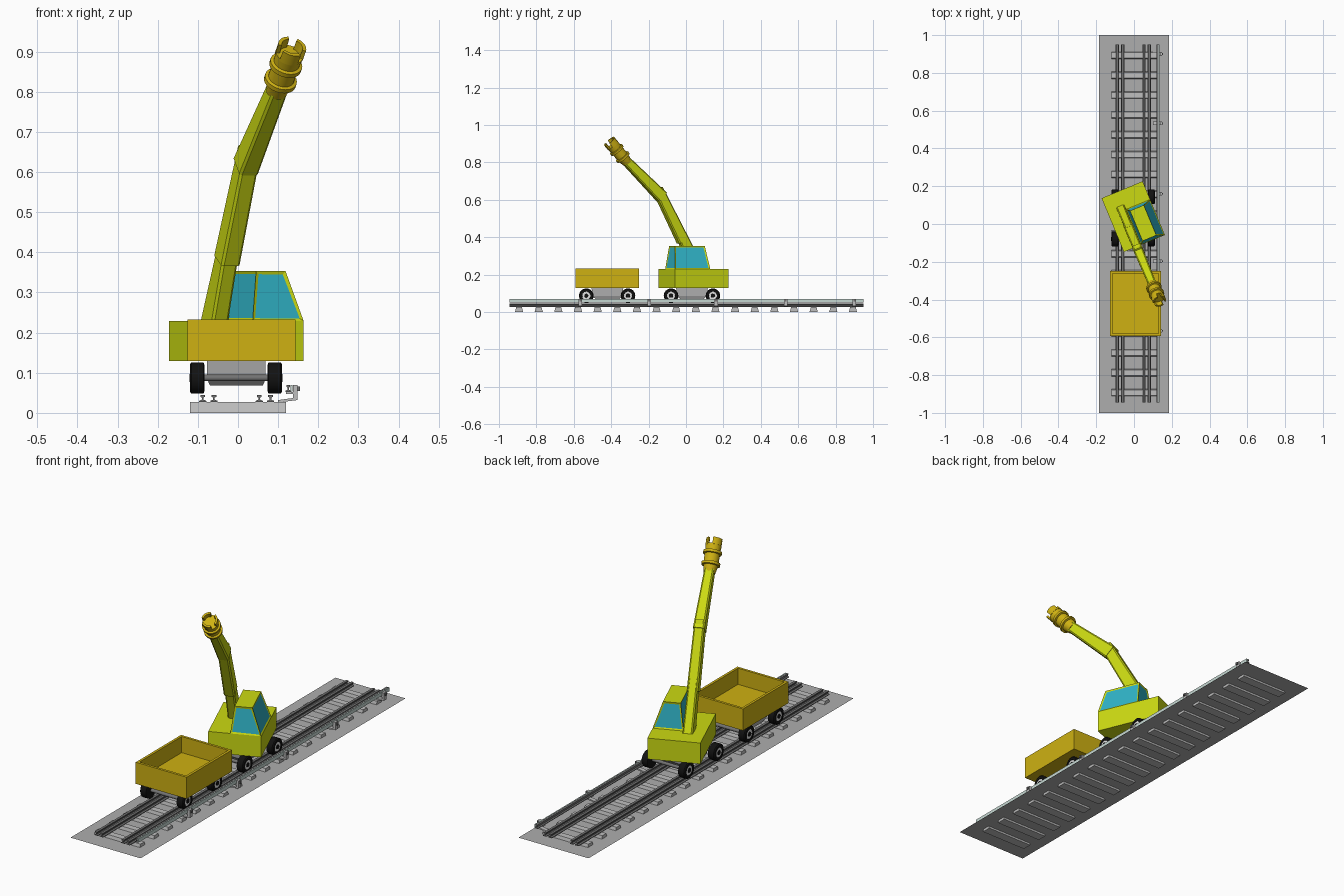
import bpy, bmesh, math
from mathutils import Matrix, Vector

if "Cube" in bpy.data.objects:
    bpy.data.objects.remove(bpy.data.objects["Cube"])


def mat(name, rgb):
    m = bpy.data.materials.new(name)
    m.diffuse_color = (*rgb, 1)
    m.use_nodes = True
    m.node_tree.nodes["Principled BSDF"].inputs["Base Color"].default_value = m.diffuse_color
    return m


LIME = mat("lime", (0.60, 0.70, 0.006))
YELLOW = mat("yellow", (0.62, 0.44, 0.006))
GLASS = mat("teal_glass", (0.03, 0.46, 0.58))
BLACK = mat("black", (0.006, 0.006, 0.006))
WHITE = mat("white", (0.85, 0.85, 0.85))
STEEL = mat("steel", (0.17, 0.17, 0.17))
BED = mat("bed_grey", (0.42, 0.42, 0.42))
CONCRETE = mat("concrete", (0.52, 0.52, 0.52))
COVER = mat("pale_cover", (0.56, 0.68, 0.64))

# Local frame of the slewed crane top
SLEW = Matrix.Translation((-0.004, 0.039, 0)) @ Matrix.Rotation(math.radians(22.5), 4, 'Z')


def finish(name, bm, mats, matrix=None, smooth=False):
    bmesh.ops.recalc_face_normals(bm, faces=bm.faces[:])
    if matrix is not None:
        bm.transform(matrix)
    me = bpy.data.meshes.new(name)
    bm.to_mesh(me)
    bm.free()
    for m in mats:
        me.materials.append(m)
    ob = bpy.data.objects.new(name, me)
    bpy.context.collection.objects.link(ob)
    if smooth:
        bpy.ops.object.select_all(action='DESELECT')
        ob.select_set(True)
        bpy.context.view_layer.objects.active = ob
        bpy.ops.object.shade_smooth_by_angle(angle=math.radians(35))
    return ob


def loft(bm, rings, caps=True):
    """Skin a list of closed point rings; returns the side faces."""
    vs = [[bm.verts.new(p) for p in r] for r in rings]
    n = len(vs[0])
    sides = [bm.faces.new((a[i], a[(i + 1) % n], b[(i + 1) % n], b[i]))
             for a, b in zip(vs, vs[1:]) for i in range(n)]
    if caps:
        bm.faces.new(vs[0])
        bm.faces.new(vs[-1])
    return sides


def rect(x0, x1, y0, y1, z):
    return [(x0, y0, z), (x1, y0, z), (x1, y1, z), (x0, y1, z)]


def box(name, x, y, z, m, matrix=None):
    bm = bmesh.new()
    loft(bm, [rect(*x, *y, z[0]), rect(*x, *y, z[1])])
    return finish(name, bm, [m], matrix)


def along_y(name, prof, y0, y1, m):
    bm = bmesh.new()
    loft(bm, [[(x, y, z) for x, z in prof] for y in (y0, y1)])
    return finish(name, bm, [m])


def lathe(name, prof, m, matrix, n=24):
    """Revolve (distance, radius) stations about z."""
    bm = bmesh.new()
    loft(bm, [[(r * math.cos(2 * math.pi * i / n), r * math.sin(2 * math.pi * i / n), s)
               for i in range(n)] for s, r in prof])
    return finish(name, bm, [m], matrix, True)


# Track bed and sleepers
bm = bmesh.new()
bm.faces.new([bm.verts.new(p) for p in rect(-0.185, 0.185, -1, 1, 0.012)])
finish("track_bed", bm, [BED])
for i in range(18):
    y = -0.8925 + 0.105 * i
    bm = bmesh.new()
    loft(bm, [rect(-0.12, 0.12, y - 0.022, y + 0.022, 0),
              rect(-0.12, 0.12, y - 0.015, y + 0.015, 0.027)])
    finish("sleeper", bm, [CONCRETE])

# Rails with foot, web and head
HALF = [(0.009, 0), (0.009, 0.003), (0.002, 0.006), (0.002, 0.011), (0.006, 0.013), (0.006, 0.018)]
RAIL = HALF + [(-x, z) for x, z in reversed(HALF)]
for x in (-0.088, -0.06, 0.053, 0.081):
    along_y("rail", [(x + a, 0.027 + b) for a, b in RAIL], -0.945, 0.95, STEEL)

# Power rail, its cover strip and brackets
along_y("power_rail", [(0.125 + a * 0.8, 0.052 + b) for a, b in RAIL], -0.945, 0.95, STEEL)
box("power_rail_cover", (0.131, 0.136), (-0.945, 0.95), (0.053, 0.070), COVER)
for y in (-0.565, -0.197, 0.16, 0.533, 0.90):
    arm = [(0.10, 0.026), (0.148, 0.032), (0.148, 0.069), (0.137, 0.069),
           (0.137, 0.052), (0.119, 0.052), (0.119, 0.047), (0.137, 0.047), (0.137, 0.037), (0.10, 0.032)]
    along_y("power_rail_bracket", arm, y - 0.01, y + 0.01, CONCRETE)
    box("bracket_bolt", (0.148, 0.154), (y - 0.005, y + 0.005), (0.055, 0.066), STEEL)


# Running gear shared by crane and wagon
def running_gear(yc, ys):
    bm = bmesh.new()
    loft(bm, [rect(-0.07, 0.062, yc - 0.062, yc + 0.062, 0.068),
              rect(-0.077, 0.069, yc - 0.08, yc + 0.08, 0.085),
              rect(-0.077, 0.069, yc - 0.085, yc + 0.085, 0.131)])
    finish("chassis", bm, [BED])
    for y in ys:
        base = Matrix.Translation((-0.005, y, 0.087))
        lathe("axle", [(-0.10, 0.008), (0.10, 0.008)], STEEL,
              base @ Matrix.Rotation(math.pi / 2, 4, 'Y'), 12)
        for s in (-1, 1):
            out = base @ Matrix.Rotation(s * math.pi / 2, 4, 'Y')
            lathe("tyre", [(0.078, 0.030), (0.081, 0.039), (0.111, 0.039), (0.115, 0.034),
                           (0.115, 0.023), (0.110, 0.022)], BLACK, out)
            lathe("wheel_ring", [(0.108, 0.022), (0.113, 0.022)], WHITE, out)
            lathe("wheel_hub", [(0.110, 0.012), (0.116, 0.010)], BLACK, out, 12)


running_gear(0.032, (-0.08, 0.144))
running_gear(-0.42, (-0.533, -0.31))

# Open wagon tub
bm = bmesh.new()
X0, X1, Y0, Y1, T = -0.126, 0.143, -0.592, -0.25, 0.012
loft(bm, [rect(X0, X1, Y0, Y1, 0.129), rect(X0, X1, Y0, Y1, 0.232),
          rect(X0 + T, X1 - T, Y0 + T, Y1 - T, 0.232),
          rect(X0 + T, X1 - T, Y0 + T, Y1 - T, 0.155)])
finish("wagon_tub", bm, [YELLOW])

# Crane body
box("crane_body", (-0.1175, 0.1175), (-0.154, 0.154), (0.129, 0.229), LIME, SLEW)

# Cab with inset windows on all four sides
bm = bmesh.new()
sides = loft(bm, [rect(-0.02, 0.1175, -0.154, 0.05, 0.229),
                  rect(-0.004, 0.075, -0.138, 0.035, 0.354)])
bmesh.ops.recalc_face_normals(bm, faces=bm.faces[:])
bmesh.ops.inset_individual(bm, faces=sides, thickness=0.011, depth=-0.003)
for f in sides:
    f.material_index = 1
finish("cab", bm, [LIME, GLASS], SLEW)


# Boom: three tapering sections given as (v, z) ends, widths and depths
def boom(name, a, b, w, d):
    axis = Vector((0, b[0] - a[0], b[1] - a[1])).normalized()
    up = Vector((0, -axis.z, axis.y))
    rings = []
    for p, wi, di in zip((a, b), w, d):
        c, h, k = Vector((-0.043, *p)), wi / 2, di / 2
        e = 0.006
        oct_ = [(-h, -k + e), (-h + e, -k), (h - e, -k), (h, -k + e),
                (h, k - e), (h - e, k), (-h + e, k), (-h, k - e)]
        rings.append([c + Vector((x, 0, 0)) + up * t for x, t in oct_])
    bm = bmesh.new()
    loft(bm, rings)
    finish(name, bm, [LIME], SLEW)


boom("boom_lower", (0.045, 0.215), (-0.062, 0.43), (0.045, 0.042), (0.076, 0.050))
boom("boom_middle", (-0.042, 0.38), (-0.188, 0.655), (0.050, 0.046), (0.062, 0.052))
boom("boom_upper", (-0.165, 0.615), (-0.378, 0.815), (0.051, 0.042), (0.064, 0.046))

# Tool head: flanged cylinder with a three-pronged cup
tilt = Vector((0, -0.105, 0.115)).to_track_quat('Z', 'X').to_matrix().to_4x4()
HEAD = SLEW @ Matrix.Translation((-0.043, -0.362, 0.797)) @ tilt
lathe("tool_head", [(0, 0.025), (0.034, 0.032), (0.036, 0.041), (0.048, 0.041), (0.050, 0.033),
                    (0.086, 0.033), (0.088, 0.041), (0.100, 0.041), (0.102, 0.033),
                    (0.130, 0.035)], YELLOW, HEAD)
for k in range(3):
    bm = bmesh.new()
    rings = []
    for i in range(7):
        t = 2 * math.pi * k / 3 + math.radians(80) * i / 6
        rings.append([(r * math.cos(t), r * math.sin(t), s)
                      for r, s in ((0.025, 0.125), (0.036, 0.125), (0.036, 0.157), (0.027, 0.157))])
    loft(bm, rings)
    finish("head_prong", bm, [YELLOW], HEAD, True)
